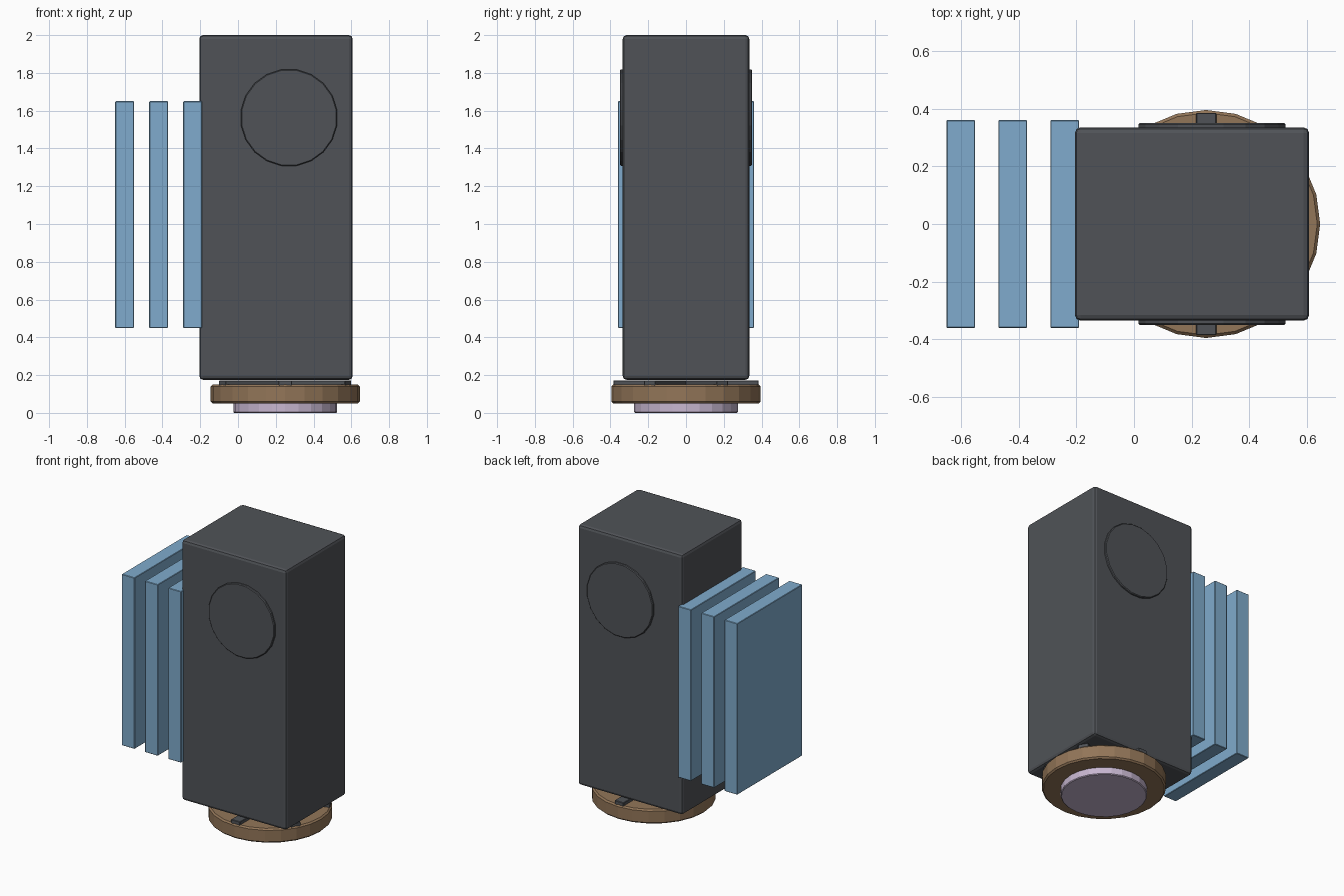
import bpy
from math import pi, radians
from mathutils import Matrix

cube = bpy.data.objects.get("Cube")
if cube:
    bpy.data.objects.remove(cube, do_unlink=True)


def material(name, rgb):
    m = bpy.data.materials.new(name)
    m.use_nodes = True
    m.diffuse_color = (*rgb, 1)
    m.node_tree.nodes["Principled BSDF"].inputs["Base Color"].default_value = (*rgb, 1)
    return m


charcoal = material("charcoal", (0.08, 0.086, 0.096))
blue = material("sky blue", (0.215, 0.41, 0.61))
bronze = material("bronze", (0.29, 0.18, 0.098))
lilac = material("pale lilac", (0.57, 0.47, 0.63))


def finish(name, mat, bevel, segments=1):
    ob = bpy.context.object
    ob.name = name
    ob.data.materials.append(mat)
    if bevel:
        mod = ob.modifiers.new("edge bevel", 'BEVEL')
        mod.width = bevel
        mod.segments = segments
        mod.limit_method = 'ANGLE'
        mod.angle_limit = radians(40)
    return ob


def box(name, low, high, mat, bevel=0, segments=1):
    bpy.ops.mesh.primitive_cube_add(size=1)
    size = [b - a for a, b in zip(low, high)]
    mid = [(a + b) / 2 for a, b in zip(low, high)]
    bpy.context.object.data.transform(
        Matrix.Translation(mid) @ Matrix.Diagonal((*size, 1)))
    return finish(name, mat, bevel, segments)


def disc(name, centre, radius, depth, sides, mat, bevel=0, turn=(0, 0, 0)):
    bpy.ops.mesh.primitive_cylinder_add(
        vertices=sides, radius=radius, depth=depth, location=centre, rotation=turn)
    return finish(name, mat, bevel)


# Main housing
box("housing", (-0.205, -0.335, 0.175), (0.607, 0.335, 2.0), charcoal, 0.02, 2)

# Round side covers, front and back
for name, side in (("front_cover", -1), ("back_cover", 1)):
    disc(name, (0.27, side * 0.325, 1.563), 0.258, 0.05, 20, charcoal, 0.005,
         (pi / 2, pi / 20, 0))

# Cooling fins
for i in range(3):
    x = -0.65 + 0.18 * i
    box(f"cooling_fin_{i + 1}", (x, -0.36, 0.45), (x + 0.1, 0.36, 1.65), blue, 0.003)

# Crossed spokes between housing and ring
for i in range(3):
    spoke = box(f"spoke_{i + 1}", (-0.385, -0.035, 0.14), (0.385, 0.035, 0.172),
                charcoal, 0.003)
    spoke.location.x = 0.25
    spoke.rotation_euler.z = pi / 6 + i * pi / 3

# Ring and lens at the base
disc("base_ring", (0.25, 0, 0.1), 0.395, 0.1, 24, bronze, 0.01)
disc("lens", (0.25, 0, 0.03), 0.275, 0.06, 24, lilac, 0.005)
